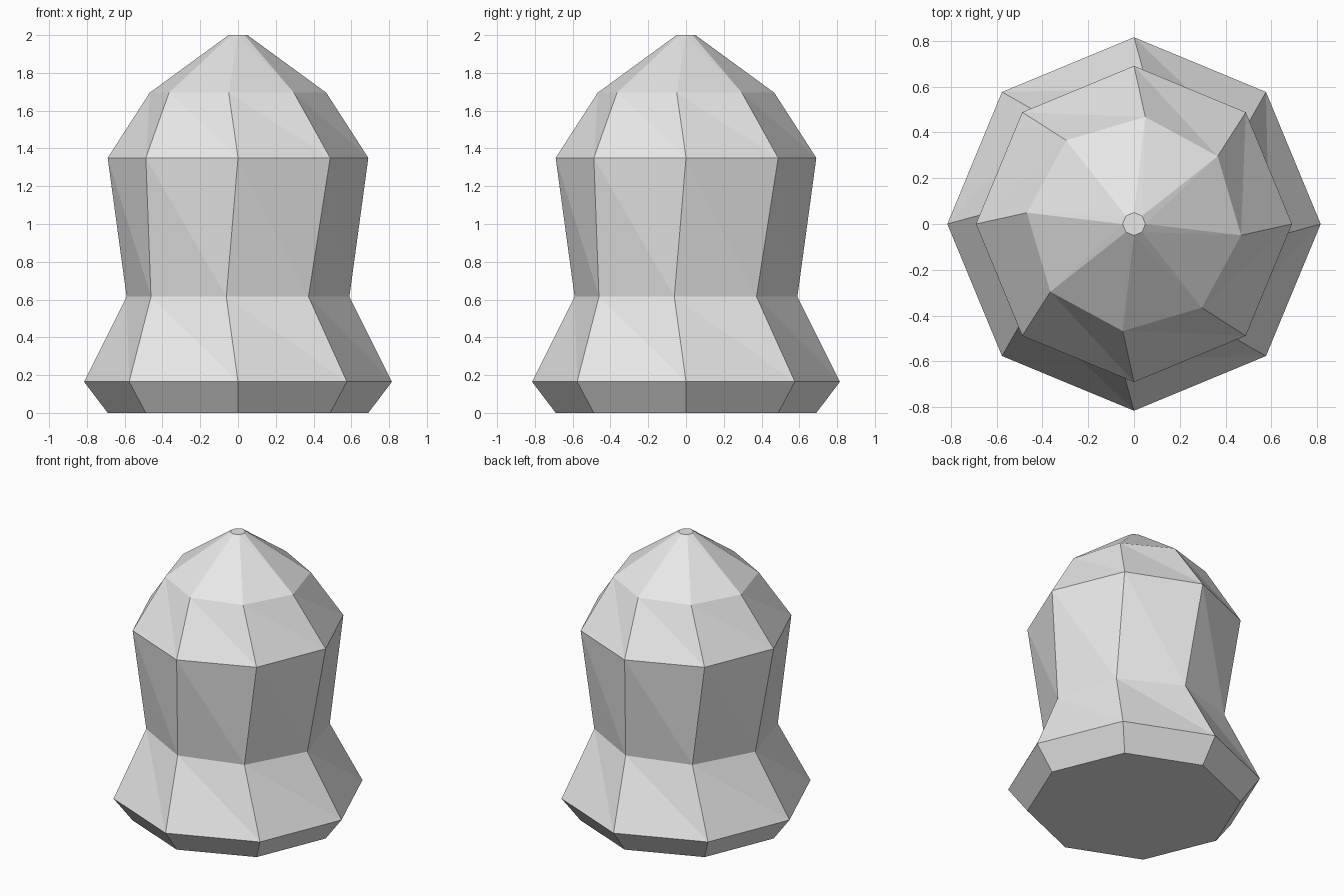
import bpy
import bmesh
from math import cos, sin, radians, tau

cube = bpy.data.objects.get("Cube")
if cube:
    bpy.data.objects.remove(cube, do_unlink=True)

SIDES = 8
TWIST = radians(-6)

# Profile rings: height, radius, turn about the vertical axis
RINGS = [
    (0.0, 0.69, 0.0),
    (0.165, 0.815, 0.0),
    (0.615, 0.593, TWIST),
    (1.35, 0.69, 0.0),
    (1.695, 0.47, TWIST),
    (2.0, 0.05, 0.0),
]


def flat_material(name, color):
    mat = bpy.data.materials.new(name)
    mat.use_nodes = True
    mat.diffuse_color = color
    mat.node_tree.nodes["Principled BSDF"].inputs["Base Color"].default_value = color
    return mat


def add_ring(bm, height, radius, turn):
    angles = [tau * i / SIDES + turn for i in range(SIDES)]
    return [bm.verts.new((radius * cos(a), radius * sin(a), height)) for a in angles]


# Faceted waisted body with flat end caps
bm = bmesh.new()
rings = [add_ring(bm, *ring) for ring in RINGS]
for low, high in zip(rings, rings[1:]):
    for i in range(SIDES):
        j = (i + 1) % SIDES
        bm.faces.new((low[i], low[j], high[i]))
        bm.faces.new((low[j], high[j], high[i]))
bm.faces.new(rings[0][::-1])
bm.faces.new(rings[-1])

mesh = bpy.data.meshes.new("faceted_body")
bm.to_mesh(mesh)
bm.free()
mesh.materials.append(flat_material("light grey", (0.8, 0.8, 0.8, 1.0)))
body = bpy.data.objects.new("faceted_body", mesh)
bpy.context.collection.objects.link(body)
